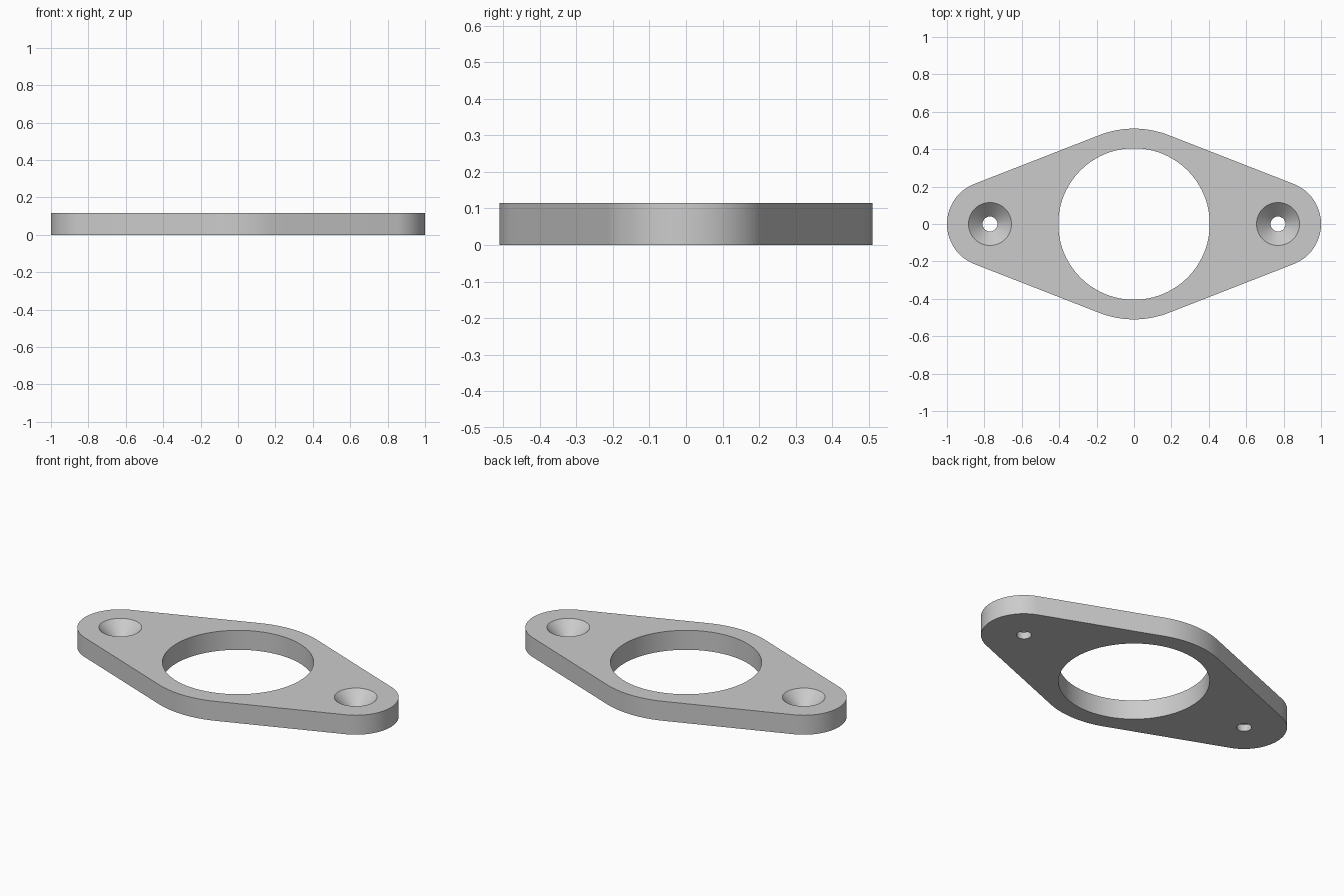
import bpy, bmesh
from math import cos, sin, acos, pi, tau

if "Cube" in bpy.data.objects:
    bpy.data.objects.remove(bpy.data.objects["Cube"])

T = 0.115                      # plate thickness
R_MID, R_END, X_END = 0.51, 0.23, 0.77
R_BORE, R_SINK, R_SCREW = 0.405, 0.115, 0.04


def make_object(name, bm):
    bmesh.ops.recalc_face_normals(bm, faces=bm.faces)
    mesh = bpy.data.meshes.new(name)
    bm.to_mesh(mesh)
    bm.free()
    obj = bpy.data.objects.new(name, mesh)
    bpy.context.collection.objects.link(obj)
    return obj


def arc(cx, r, a0, a1, n):
    return [(cx + r * cos(a0 + (a1 - a0) * i / n), r * sin(a0 + (a1 - a0) * i / n))
            for i in range(n + 1)]


def lathe_cutter(name, x, profile, n):
    """Solid of revolution from (radius, z) pairs, used to cut a hole."""
    bm = bmesh.new()
    rings = [[bm.verts.new((x + r * cos(tau * i / n), r * sin(tau * i / n), z))
              for i in range(n)] for r, z in profile]
    for a, b in zip(rings, rings[1:]):
        for i in range(n):
            j = (i + 1) % n
            bm.faces.new((a[i], a[j], b[j], b[i]))
    bm.faces.new(rings[0])
    bm.faces.new(rings[-1])
    obj = make_object(name, bm)
    obj.hide_render = True
    return obj


# Plate outline: large middle arcs joined by tangents to the rounded ends
t = acos((R_MID - R_END) / X_END)
outline = (arc(X_END, R_END, -t, t, 40) + arc(0, R_MID, t, pi - t, 24)
           + arc(-X_END, R_END, pi - t, pi + t, 40) + arc(0, R_MID, pi + t, tau - t, 24))
bm = bmesh.new()
face = bm.faces.new([bm.verts.new((x, y, 0)) for x, y in outline])
walls = bmesh.ops.extrude_face_region(bm, geom=[face], use_keep_orig=True)
bmesh.ops.translate(bm, vec=(0, 0, T),
                    verts=[v for v in walls["geom"] if isinstance(v, bmesh.types.BMVert)])
plate = make_object("flange_plate", bm)

# Centre bore and two countersunk screw holes
e = 0.02
sink = [(R_SCREW, -e), (R_SCREW, T - (R_SINK - R_SCREW)), (R_SINK + e, T + e)]
cutters = [lathe_cutter("bore_cutter", 0, [(R_BORE, -e), (R_BORE, T + e)], 96)]
cutters += [lathe_cutter("screw_hole_cutter", s * X_END, sink, 48) for s in (-1, 1)]

bpy.context.view_layer.objects.active = plate
plate.select_set(True)
for c in cutters:
    c.select_set(False)
    mod = plate.modifiers.new(c.name, "BOOLEAN")
    mod.operation, mod.solver, mod.object = "DIFFERENCE", "EXACT", c
    bpy.ops.object.modifier_apply(modifier=mod.name)
    bpy.data.objects.remove(c)

bpy.ops.object.shade_smooth_by_angle(angle=pi / 6)
